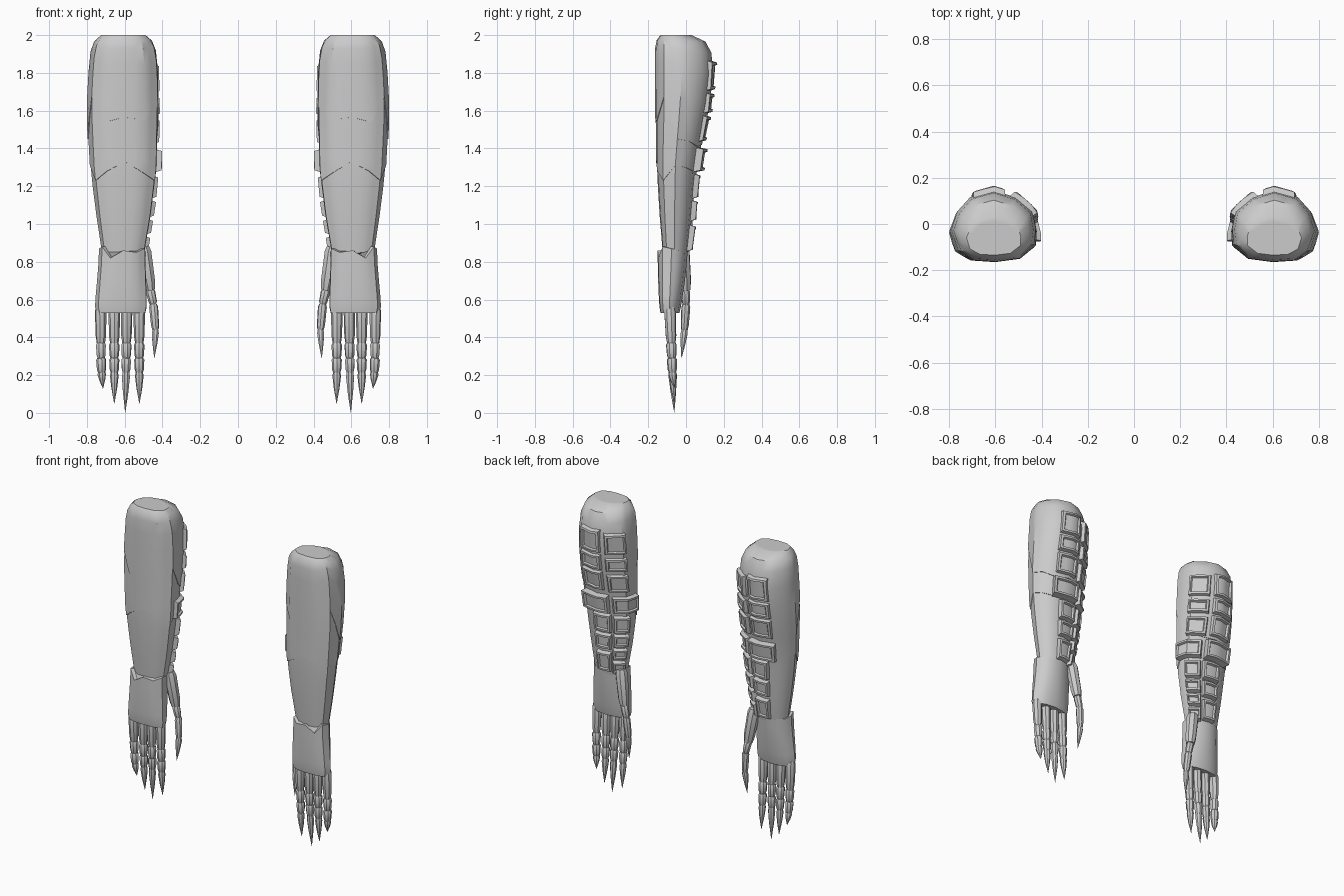
import bpy, bmesh, math
from mathutils import Vector

if "Cube" in bpy.data.objects:
    bpy.data.objects.remove(bpy.data.objects["Cube"])

# Arm cross-section (unit shape, every 30 degrees: outer, back, inner, front)
SECTION = [(1, -.08), (.85, .42), (.55, .82), (0, 1), (-.52, .82), (-.92, .42),
           (-1, -.05), (-.98, -.5), (-.62, -.9), (-.05, -1), (.5, -.95), (.87, -.68)]
# Profiles: z, x min, x max, y min, y max
ARM = [(2.0, .49, .725, -.135, .03), (1.97, .455, .76, -.158, .10), (1.92, .435, .78, -.165, .132),
       (1.83, .425, .79, -.165, .148), (1.6, .42, .803, -.165, .122), (1.45, .424, .796, -.163, .09),
       (1.3, .426, .788, -.162, .065), (1.1, .445, .767, -.152, .045), (.95, .472, .742, -.14, .033),
       (.78, .50, .72, -.125, .005)]
HAND = [(.9, .492, .735, -.15, .012), (.8, .49, .738, -.15, .005), (.68, .486, .748, -.147, -.008),
        (.57, .482, .758, -.142, -.025), (.53, .49, .75, -.135, -.035)]


def lerp_list(values, a):
    """Value of a 12-entry list (or constant) at angle a in degrees."""
    if isinstance(values, (int, float)):
        return values
    k = (a / 30) % 12
    i, f = int(k), k - int(k)
    return values[i] * (1 - f) + values[(i + 1) % 12] * f


def surf(rows, a, z, grow=0.0):
    """Point on the profiled surface at angle a and height z."""
    z = max(min(z, rows[0][0]), rows[-1][0])
    for r, s in zip(rows, rows[1:]):
        if z >= s[0]:
            f = (r[0] - z) / (r[0] - s[0])
            x0, x1, y0, y1 = (r[i] + (s[i] - r[i]) * f for i in range(1, 5))
            break
    u = lerp_list([p[0] for p in SECTION], a)
    v = lerp_list([p[1] for p in SECTION], a)
    return Vector(((x0 + x1) / 2 + u * ((x1 - x0) / 2 + grow),
                   (y0 + y1) / 2 + v * ((y1 - y0) / 2 + grow), z))


def finish(bm, name):
    """Make a mesh object and mirror it for the other arm."""
    bmesh.ops.recalc_face_normals(bm, faces=bm.faces)
    me = bpy.data.meshes.new(name)
    bm.to_mesh(me)
    bm.free()
    ob = bpy.data.objects.new(name, me)
    bpy.context.collection.objects.link(ob)
    ob.modifiers.new("other_side", "MIRROR")
    return ob


def bridge(bm, r0, r1):
    n = len(r0)
    for i in range(n):
        bm.faces.new((r0[i], r0[(i + 1) % n], r1[(i + 1) % n], r1[i]))


def shell(name, rows, top, bottom, grow=0.0, steps=(0, .06, .16, .35, .6, .85, 1), n=24):
    """Closed sleeve between two (possibly ragged) edges."""
    bm = bmesh.new()
    rings = []
    for t in (None,) + tuple(steps) + (None,):
        ring = []
        for i in range(n):
            a = i * 360 / n
            z0, z1 = lerp_list(top, a), lerp_list(bottom, a)
            if t is None:       # inward rim at either end
                ring.append(bm.verts.new(surf(rows, a, z1 if rings else z0, grow - .02)))
            else:
                ring.append(bm.verts.new(surf(rows, a, z0 + (z1 - z0) * t, grow)))
        rings.append(ring)
    for r0, r1 in zip(rings, rings[1:]):
        bridge(bm, r0, r1)
    bm.faces.new(rings[0])
    bm.faces.new(rings[-1])
    return finish(bm, name)


def plate(bm, a0, a1, z0, z1, h=.02):
    """Raised frame with a recessed panel, wrapped on the arm."""
    n = max(2, round((a1 - a0) / 15))
    rings = []
    for da, dz, g in ((-4, -.006, -.012), (0, .004, h), (4, .017, h), (5.5, .022, h - .013)):
        lo = [surf(ARM, a0 + da + (a1 - a0 - 2 * da) * i / n, z0 + dz, g) for i in range(n + 1)]
        hi = [surf(ARM, a0 + da + (a1 - a0 - 2 * da) * i / n, z1 - dz, g) for i in range(n + 1)]
        rings.append([bm.verts.new(p) for p in lo + hi[::-1]])
    for r0, r1 in zip(rings, rings[1:]):
        bridge(bm, r0, r1)
    for ring in (rings[0], rings[-1]):
        for i in range(n):
            bm.faces.new((ring[i], ring[i + 1], ring[2 * n - i], ring[2 * n + 1 - i]))


def digit(name, pts, radii, n=8):
    """Chain of barrel-shaped knuckle segments ending in a claw."""
    bm = bmesh.new()
    pts = [Vector(p) for p in pts]
    for k, (p, q) in enumerate(zip(pts, pts[1:])):
        rot = (q - p).to_track_quat('Z', 'Y')
        barrel = ((0, .8), (.12, 1), (.8, .9), (1, .72))
        claw = ((0, .8), (.12, .95), (.5, .65), (1, .04))
        rings = []
        for t, f in (claw if k == len(pts) - 2 else barrel):
            r = radii[k] * f
            rings.append([bm.verts.new(p.lerp(q, t) + rot @ Vector(
                (r * math.cos(math.tau * i / n), r * math.sin(math.tau * i / n), 0))) for i in range(n)])
        for r0, r1 in zip(rings, rings[1:]):
            bridge(bm, r0, r1)
        bm.faces.new(rings[0])
        bm.faces.new(rings[-1])
    return finish(bm, name)


# Overlapping arm sleeves with ragged lower edges
shell("upper_sleeve", ARM, 2.0,
      [1.45, 1.44, 1.41, 1.42, 1.42, 1.45, 1.5, 1.62, 1.55, 1.565, 1.54, 1.67])
shell("middle_sleeve", ARM, 1.72,
      [1.31, 1.30, 1.28, 1.28, 1.28, 1.30, 1.31, 1.23, 1.27, 1.33, 1.28, 1.23], -.004)
shell("lower_sleeve", ARM, 1.42, .79, -.008)

# Two columns of framed plates down the back and inner side
bm = bmesh.new()
for z0, z1 in ((1.71, 1.86), (1.59, 1.69), (1.44, 1.57)):
    plate(bm, 66, 104, z0, z1)
    plate(bm, 116, 156, z0 - .01, z1 - .02)
plate(bm, 62, 110, 1.28, 1.40, .038)
plate(bm, 122, 190, 1.28, 1.39, .024)
for z0, z1 in ((1.14, 1.26), (1.02, 1.12), (.86, .99)):
    plate(bm, 78, 112, z0, z1)
for z0, z1 in ((1.14, 1.25), (1.04, 1.12), (.95, 1.02), (.85, .93)):
    plate(bm, 122, 158, z0, z1)
finish(bm, "back_plates")

# Hand with ragged cuff
shell("hand", HAND, [.87, .86, .86, .86, .86, .87, .87, .87, .85, .86, .82, .88],
      .53, 0, (0, .25, .5, .75, .9, 1))

# Fingers: base x, tip x, tip z
for name, xb, xt, zt in (("index_finger", .523, .522, .05), ("middle_finger", .59, .597, .003),
                         ("ring_finger", .655, .655, .05), ("little_finger", .727, .715, .13)):
    heights = (.56, .37, .29, .215, zt)
    xs = [xb + (xt - xb) * f for f in (0, .1, .2, .4, 1)]
    digit(name, zip(xs, (-.085, -.078, -.075, -.072, -.062), heights), (.031, .028, .027, .024))

# Thumb
digit("thumb", [(.50, -.02, .88), (.465, -.003, .65), (.448, 0, .575), (.437, -.008, .44), (.443, -.024, .29)],
      (.039, .025, .024, .021))

# Smooth shading with sharp creases
bpy.ops.object.select_all(action='SELECT')
bpy.context.view_layer.objects.active = bpy.data.objects["hand"]
bpy.ops.object.shade_smooth_by_angle(angle=math.radians(35))
